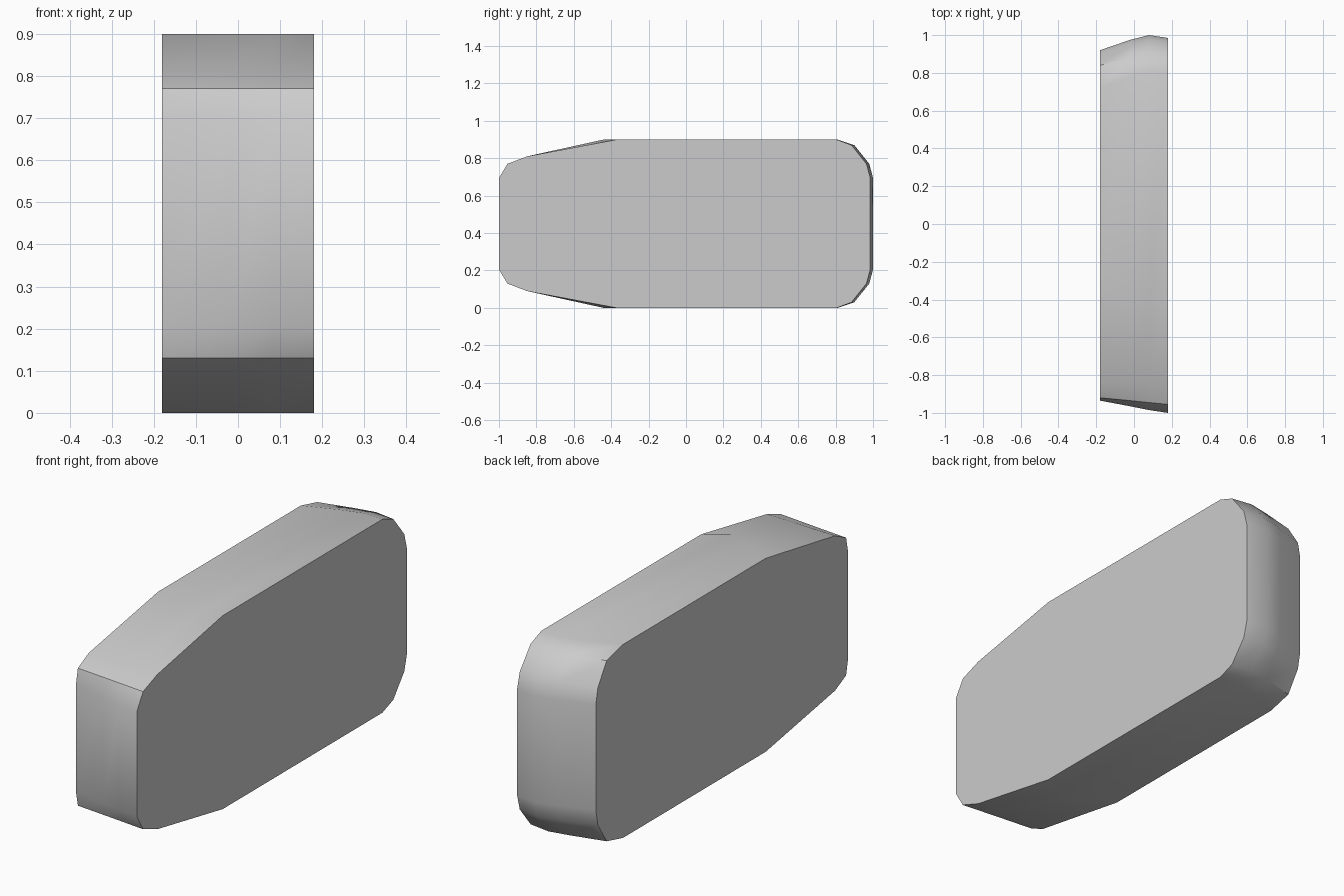
import bpy
import bmesh
import math

cube = bpy.data.objects.get("Cube")
if cube:
    bpy.data.objects.remove(cube, do_unlink=True)

# Plain grey material
grey = bpy.data.materials.new("plain_grey")
grey.use_nodes = True
colour = (0.6, 0.6, 0.6, 1.0)
grey.diffuse_color = colour
grey.node_tree.nodes["Principled BSDF"].inputs["Base Color"].default_value = colour

HEIGHT = 0.9
# Heights of the upper half outline, from the front end to the back end
heights = [0.695, 0.77, 0.81, HEIGHT, HEIGHT, 0.87, 0.77, 0.695]
# Depth positions of that outline at each slice across the width
slices = {
    -0.18: [-0.935, -0.92, -0.84, -0.33, 0.72, 0.84, 0.905, 0.92],
    -0.02: [-0.965, -0.935, -0.845, -0.40, 0.78, 0.88, 0.955, 0.975],
    0.08: [-0.985, -0.945, -0.85, -0.44, 0.81, 0.90, 0.98, 1.0],
    0.18: [-1.0, -0.955, -0.85, -0.37, 0.805, 0.885, 0.965, 0.985],
}


def add_ring(bm, x, depths):
    """Full outline: the upper half and its mirror below the middle."""
    upper = list(zip(depths, heights))
    lower = [(y, HEIGHT - z) for y, z in reversed(upper)]
    return [bm.verts.new((x, y, z)) for y, z in upper + lower]


# Rounded, tapered block lofted through the slices
bm = bmesh.new()
rings = [add_ring(bm, x, depths) for x, depths in slices.items()]
for a, b in zip(rings, rings[1:]):
    for i in range(len(a)):
        j = (i + 1) % len(a)
        bm.faces.new((a[i], a[j], b[j], b[i]))

# Flat side caps
bm.faces.new(rings[0])
bm.faces.new(rings[-1])
bmesh.ops.recalc_face_normals(bm, faces=bm.faces)

mesh = bpy.data.meshes.new("tapered_block")
bm.to_mesh(mesh)
bm.free()
mesh.materials.append(grey)
block = bpy.data.objects.new("tapered_block", mesh)
bpy.context.collection.objects.link(block)

# Smooth the bevels, keep the cap rims crisp
bpy.ops.object.select_all(action="DESELECT")
block.select_set(True)
bpy.context.view_layer.objects.active = block
bpy.ops.object.shade_smooth_by_angle(angle=math.radians(35))
